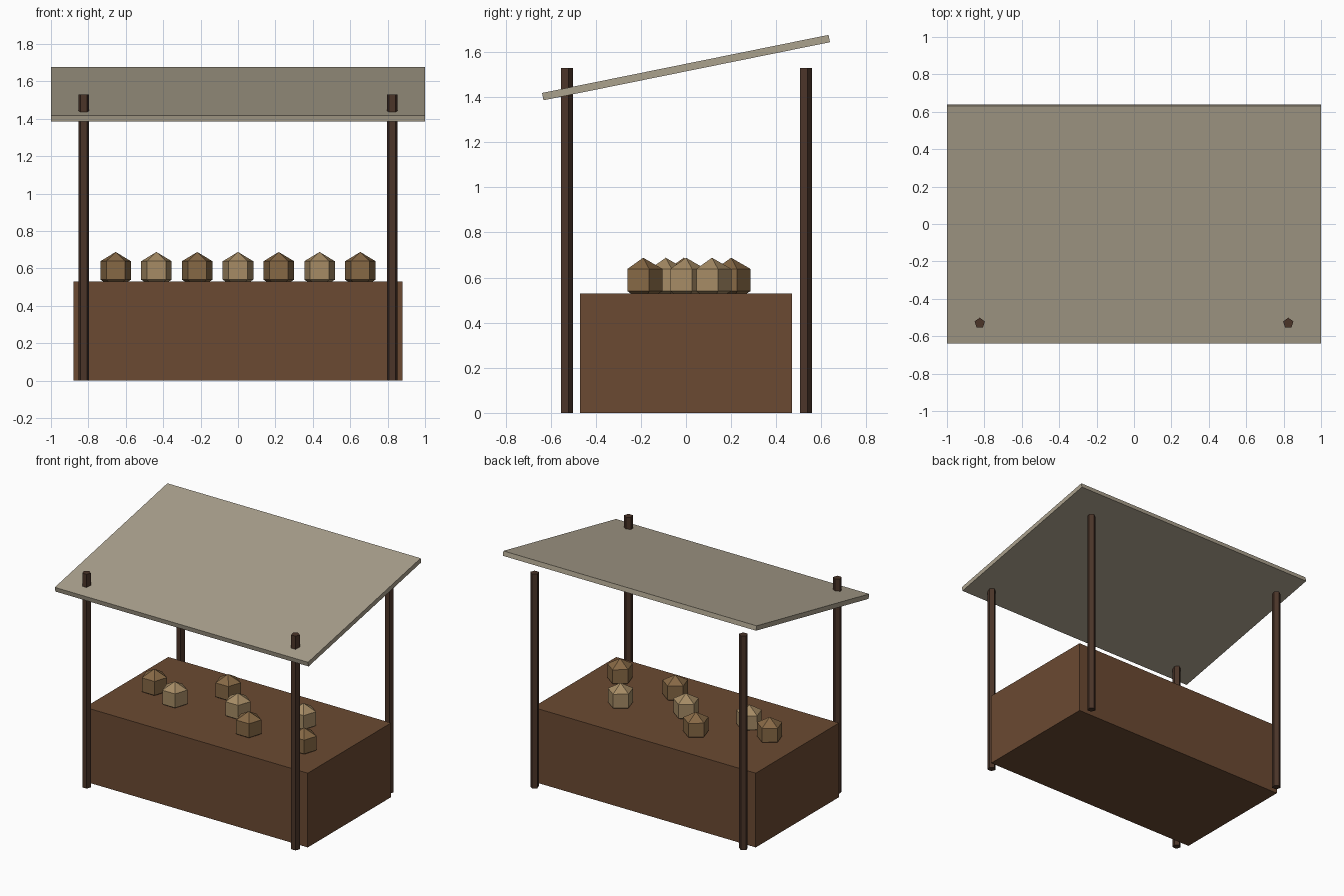
import bpy, math

if "Cube" in bpy.data.objects:
    bpy.data.objects.remove(bpy.data.objects["Cube"])


def material(name, rgb):
    m = bpy.data.materials.new(name)
    m.diffuse_color = (*rgb, 1)
    m.use_nodes = True
    m.node_tree.nodes["Principled BSDF"].inputs["Base Color"].default_value = m.diffuse_color
    return m


counter_wood = material("counter_wood", (0.147, 0.068, 0.032))
post_wood = material("post_wood", (0.07, 0.035, 0.022))
cloth = material("cloth", (0.41, 0.36, 0.27))
goods_mats = [material("brown_goods", (0.24, 0.14, 0.06)),
              material("tan_goods", (0.38, 0.26, 0.13))]


def finish(name, mat):
    ob = bpy.context.object
    ob.name = name
    ob.data.materials.append(mat)
    return ob


def box(name, size, loc, mat, tilt=0.0):
    bpy.ops.mesh.primitive_cube_add(size=1, location=loc, rotation=(tilt, 0, 0))
    ob = finish(name, mat)
    ob.scale = size
    return ob


# Solid counter block
box("counter", (1.76, 0.94, 0.53), (0, 0, 0.265), counter_wood)

# Tilted awning, low at the front
box("awning", (2.0, 1.296, 0.033), (0, 0, 1.531), cloth, 0.2)

# Four five-sided posts; the front pair pokes through the awning
for y, end in ((-0.53, "front"), (0.53, "back")):
    for x, side in ((-0.825, "left"), (0.825, "right")):
        bpy.ops.mesh.primitive_cylinder_add(vertices=5, radius=0.029, depth=1.53,
                                            location=(x, y, 0.765))
        finish(f"{end}_{side}_post", post_wood)

# Seven low-poly goods scattered along the counter, slightly sunk in
for i, y in enumerate((-0.01, -0.09, 0.2, 0.0, -0.19, 0.115, -0.19)):
    bpy.ops.mesh.primitive_uv_sphere_add(segments=5, ring_count=3, radius=0.099,
                                         location=((i - 3) * 0.218, y, 0.589))
    finish(f"goods_{i + 1}", goods_mats[i % 2])
